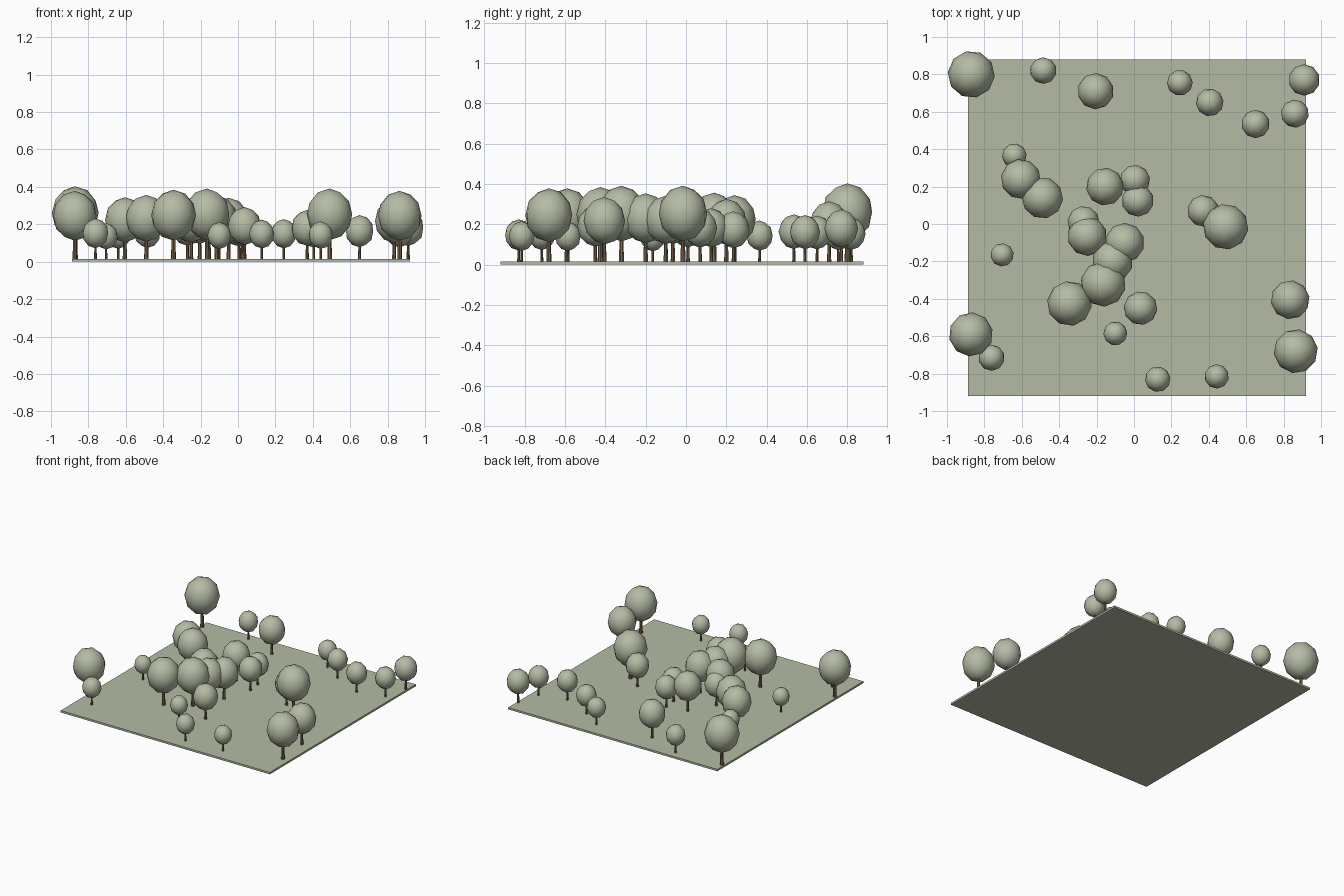
import bpy, bmesh, random
from mathutils import Matrix

if "Cube" in bpy.data.objects:
    bpy.data.objects.remove(bpy.data.objects["Cube"])

random.seed(4)
BASE = 0.015  # thickness of the ground slab


def material(name, rgb):
    m = bpy.data.materials.new(name)
    m.diffuse_color = (*rgb, 1)
    m.use_nodes = True
    m.node_tree.nodes["Principled BSDF"].inputs["Base Color"].default_value = m.diffuse_color
    return m


sage = material("sage green", (0.46, 0.50, 0.375))
bark = material("bark brown", (0.22, 0.145, 0.08))


def mesh_from(name, mat, build, smooth):
    bm = bmesh.new()
    build(bm)
    for f in bm.faces:
        f.smooth = smooth
    me = bpy.data.meshes.new(name)
    bm.to_mesh(me)
    bm.free()
    me.materials.append(mat)
    return me


def place(name, me, loc, scale, turn=0.0):
    ob = bpy.data.objects.new(name, me)
    ob.location, ob.scale = loc, scale
    ob.rotation_euler.z = turn
    bpy.context.collection.objects.link(ob)
    return ob


# ground slab
slab = mesh_from("ground", sage, lambda bm: bmesh.ops.create_cube(bm, size=1), False)
place("ground", slab, (0.016, -0.02, BASE / 2), (1.806, 1.80, BASE))

# unit crown: low-poly ball, taller than wide, centred 1.95 radii above ground
crown = mesh_from("crown", sage, lambda bm: bmesh.ops.create_icosphere(
    bm, subdivisions=2, radius=1,
    matrix=Matrix.Translation((0, 0, 1.95)) @ Matrix.Diagonal((1, 1, 1.13, 1))), True)

# unit trunk: tapered post reaching into the crown
trunk = mesh_from("trunk", bark, lambda bm: bmesh.ops.create_cone(
    bm, cap_ends=True, segments=8, radius1=0.11, radius2=0.075, depth=1.3,
    matrix=Matrix.Translation((0, 0, 0.65))), False)

# trees: x, y, crown radius
TREES = [
    (-.87, .80, .126), (-.485, .82, .071), (-.205, .71, .097), (.245, .755, .069),
    (.405, .65, .074), (.65, .535, .076), (.86, .59, .075), (.91, .77, .084),
    (-.64, .365, .066), (-.605, .24, .107), (-.49, .14, .111), (-.155, .20, .101),
    (.005, .235, .081), (.02, .125, .086), (.37, .07, .085), (.49, -.015, .122),
    (-.27, .01, .086), (-.25, -.065, .106), (-.05, -.10, .106), (-.115, -.20, .110),
    (-.165, -.32, .122), (-.345, -.425, .120), (.035, -.45, .090), (-.10, -.585, .064),
    (-.705, -.165, .062), (-.872, -.59, .118), (-.762, -.715, .070), (.127, -.83, .068),
    (.442, -.815, .065), (.835, -.405, .104), (.865, -.68, .118),
]
for i, (x, y, r) in enumerate(TREES, 1):
    turn = random.uniform(0, 6.28)
    place(f"crown_{i}", crown, (x, y, BASE), (r, r, r), turn)
    place(f"trunk_{i}", trunk, (x, y, BASE), (r, r, r), turn)
